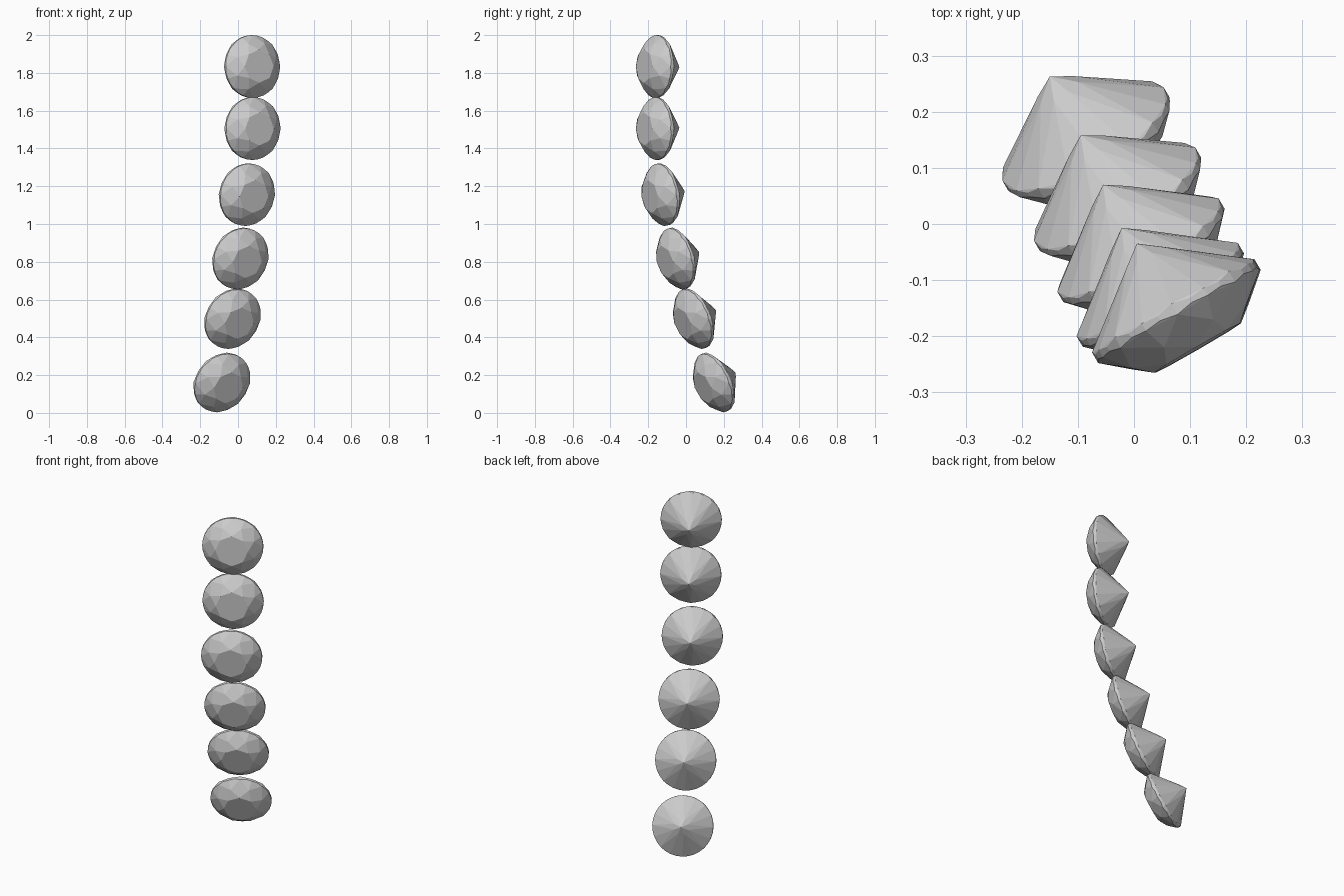
import bpy, bmesh
from math import sin, cos, pi, radians
from mathutils import Matrix

if "Cube" in bpy.data.objects:
    bpy.data.objects.remove(bpy.data.objects["Cube"])

# Brilliant cut: culet at the origin, table facing +z
R = 0.166


def ring(bm, n, r, heights, offset=0.0):
    for i in range(n):
        a = 2 * pi * i / n + offset
        bm.verts.new((r * cos(a), r * sin(a), heights[i % len(heights)]))


def gem_mesh():
    bm = bmesh.new()
    bm.verts.new((0, 0, 0))                               # culet
    ring(bm, 8, 0.04, [0.0285], pi / 8)                   # lower half tips
    ring(bm, 32, R, [0.128, 0.135, 0.132, 0.135])         # girdle, lower edge
    ring(bm, 32, R, [0.150, 0.144, 0.147, 0.144])         # girdle, upper edge
    ring(bm, 8, 0.13, [0.188], pi / 8)                    # crown kite tips
    ring(bm, 8, 0.088, [0.215])                           # table corners
    bmesh.ops.convex_hull(bm, input=bm.verts[:])
    bmesh.ops.dissolve_limit(bm, angle_limit=radians(0.8),
                             verts=bm.verts[:], edges=bm.edges[:])
    bmesh.ops.recalc_face_normals(bm, faces=bm.faces[:])
    me = bpy.data.meshes.new("gem")
    bm.to_mesh(me)
    bm.free()
    return me


# Hanging strand, top to bottom: culet position and downward tilt in degrees
strand = [
    (0.005, -0.035, 1.830, -1.5),
    (0.007, -0.035, 1.509, 1.5),
    (-0.022, -0.007, 1.175, 8),
    (-0.055, 0.070, 0.851, 14),
    (-0.095, 0.158, 0.544, 19),
    (-0.150, 0.263, 0.213, 22),
]
mesh = gem_mesh()
for i, (x, y, z, tilt) in enumerate(strand):
    ob = bpy.data.objects.new(f"gem_{i + 1}", mesh)
    ob.matrix_world = (Matrix.Translation((x, y, z))
                       @ Matrix.Rotation(radians(30), 4, 'Z')
                       @ Matrix.Rotation(radians(90 + tilt), 4, 'X'))
    bpy.context.collection.objects.link(ob)
